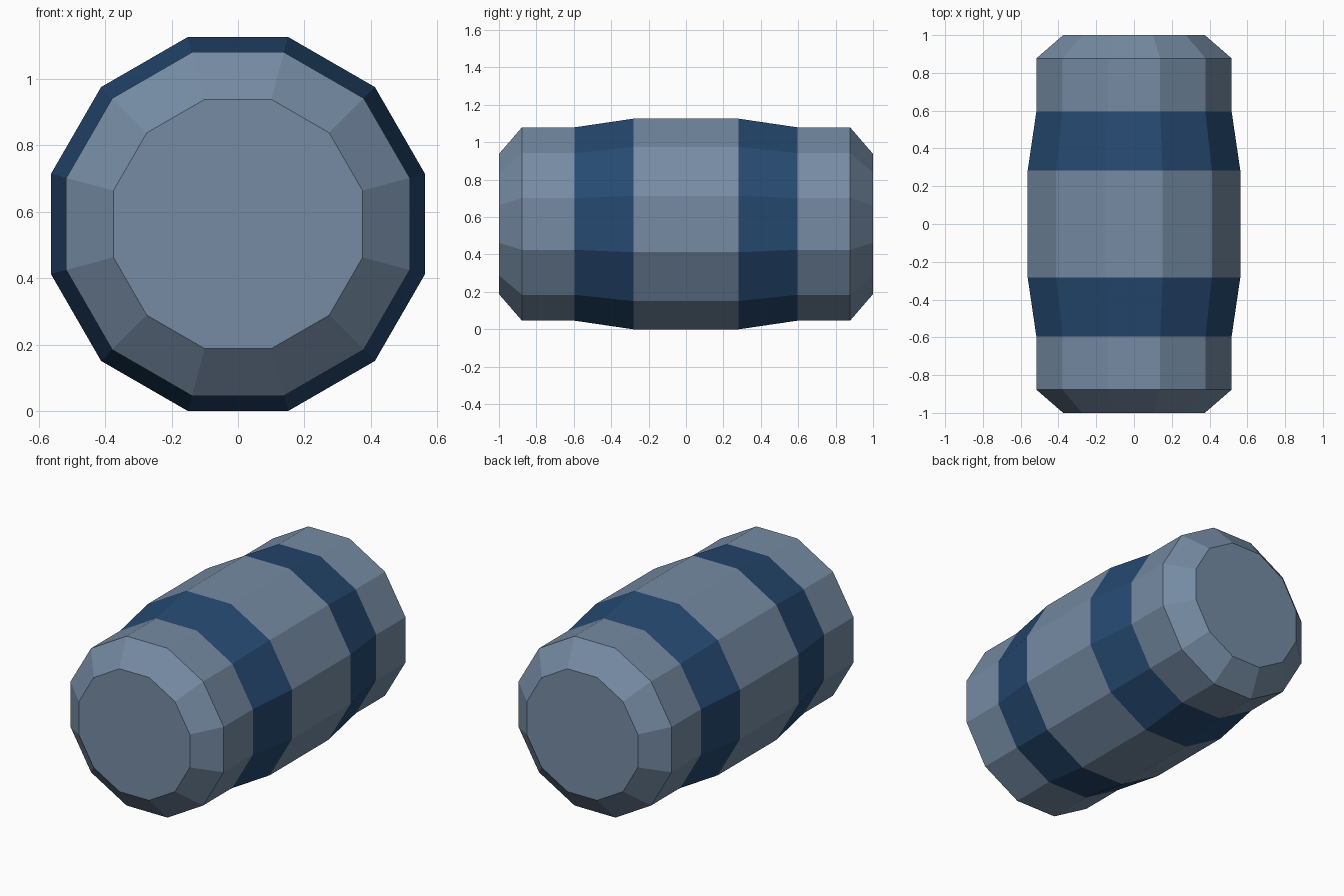
import bpy
import bmesh
from math import cos, sin, pi

cube = bpy.data.objects.get("Cube")
if cube:
    bpy.data.objects.remove(cube, do_unlink=True)

SIDES = 12
CENTRE_Z = 0.563


def make_material(name, rgb):
    mat = bpy.data.materials.new(name)
    mat.use_nodes = True
    colour = (*rgb, 1.0)
    mat.diffuse_color = colour
    mat.node_tree.nodes["Principled BSDF"].inputs["Base Color"].default_value = colour
    return mat


grey = make_material("steel grey", (0.18, 0.26, 0.37))
blue = make_material("navy blue", (0.019, 0.067, 0.165))

# Half profile: distance along the axis, centre-to-flat radius
half = [(1.0, 0.375), (0.877, 0.517), (0.595, 0.517), (0.282, 0.563)]
profile = [(-y, r) for y, r in half] + half[::-1]

# Faceted barrel body
bm = bmesh.new()
rings = []
for y, flat_radius in profile:
    radius = flat_radius / cos(pi / SIDES)
    angles = [(k + 0.5) * 2 * pi / SIDES for k in range(SIDES)]
    rings.append([bm.verts.new((radius * cos(a), y, CENTRE_Z + radius * sin(a)))
                  for a in angles])

# Side strips; the two flared strips are the blue bands
last = len(rings) - 2
for i, (a, b) in enumerate(zip(rings, rings[1:])):
    for k in range(SIDES):
        n = (k + 1) % SIDES
        face = bm.faces.new((a[k], a[n], b[n], b[k]))
        face.material_index = 1 if i in (2, last - 2) else 0

# Flat end caps
bm.faces.new(rings[0])
bm.faces.new(rings[-1])
bmesh.ops.recalc_face_normals(bm, faces=bm.faces)

mesh = bpy.data.meshes.new("barrel")
bm.to_mesh(mesh)
bm.free()
mesh.materials.append(grey)
mesh.materials.append(blue)
bpy.context.scene.collection.objects.link(bpy.data.objects.new("barrel", mesh))
